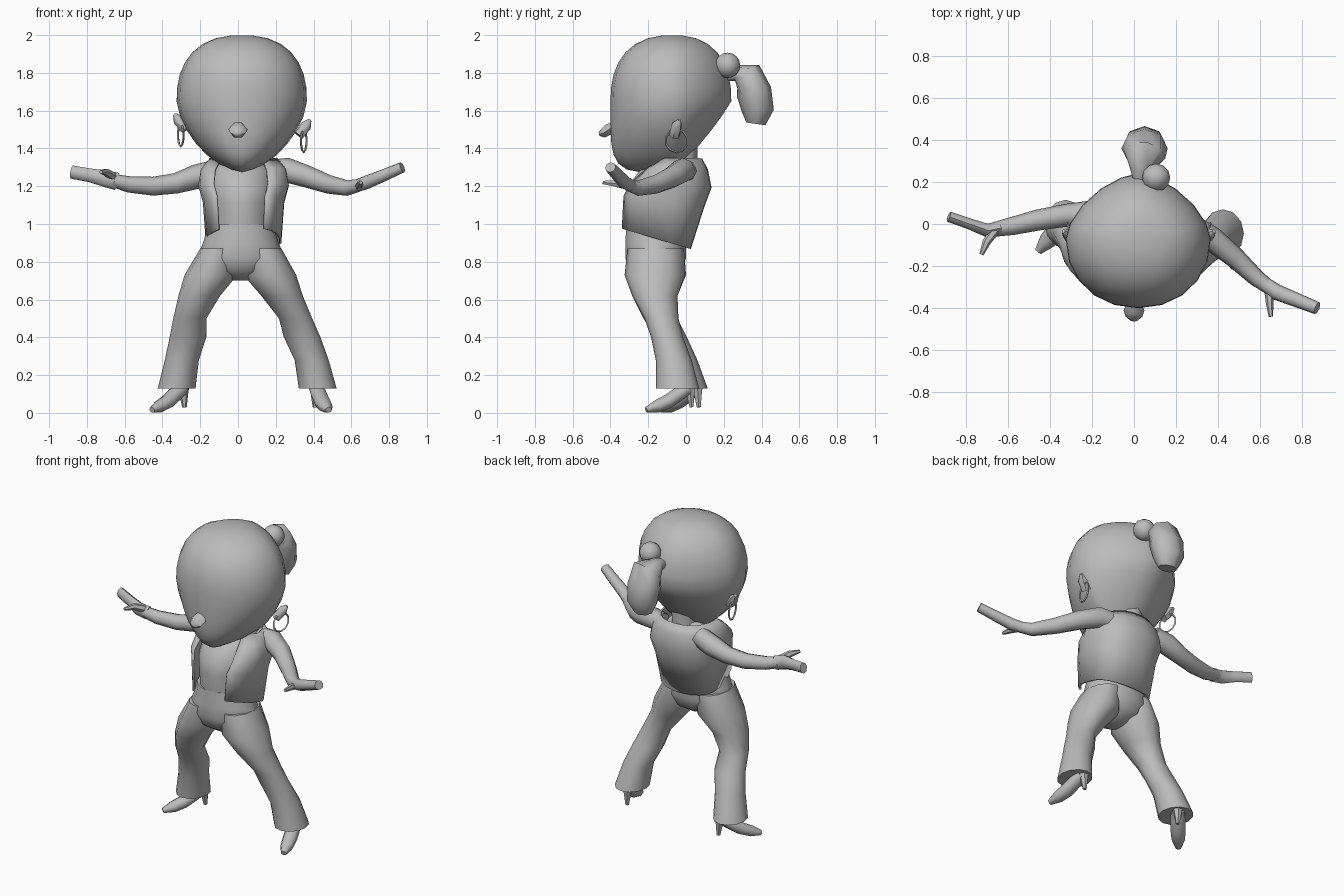
import bpy, bmesh, math
from mathutils import Vector

if "Cube" in bpy.data.objects:
    bpy.data.objects.remove(bpy.data.objects["Cube"])

grey = (.5, .5, .5, 1)
material = bpy.data.materials.new("plain grey")
material.use_nodes = True
material.diffuse_color = grey
material.node_tree.nodes["Principled BSDF"].inputs["Base Color"].default_value = grey


def dress(part, name):
    """Name the part, colour it and smooth its gentle edges."""
    part.name = name
    part.data.materials.append(material)
    bpy.ops.object.select_all(action="DESELECT")
    part.select_set(True)
    bpy.context.view_layer.objects.active = part
    bpy.ops.object.shade_smooth_by_angle(angle=math.radians(55))
    return part


def skin(name, rings, closed=True):
    """Bridge a stack of equal point rings; closed stacks also get end caps."""
    bm = bmesh.new()
    rows = [[bm.verts.new(point) for point in ring] for ring in rings]
    count = len(rows[0])
    for lower, upper in zip(rows, rows[1:]):
        for i in range(count if closed else count - 1):
            j = (i + 1) % count
            bm.faces.new((lower[i], lower[j], upper[j], upper[i]))
    if closed:
        bm.faces.new(rows[0])
        bm.faces.new(rows[-1])
    bmesh.ops.recalc_face_normals(bm, faces=bm.faces)
    mesh = bpy.data.meshes.new(name)
    bm.to_mesh(mesh)
    bm.free()
    part = bpy.data.objects.new(name, mesh)
    bpy.context.collection.objects.link(part)
    return dress(part, name)


def rounded(value, exponent):
    return math.copysign(abs(value) ** (2 / exponent), value)


def level_ring(x, y, z, width, front, back, squareness=(2, 2), slant=0,
               start=0, sweep=360, count=14):
    """Level oval with its own depth and squareness before and behind (x, y)."""
    steps = count if sweep == 360 else count - 1
    points = []
    for i in range(count):
        angle = math.radians(start + sweep * i / steps)
        cosine, sine = math.cos(angle), math.sin(angle)
        depth, exponent = (front, squareness[0]) if sine < 0 else (back, squareness[1])
        side = x + width * rounded(cosine, exponent)
        ahead = y + depth * rounded(sine, exponent)
        points.append(Vector((side, ahead, z + slant * ahead)))
    return points


def tube(name, stations, flatness=1, count=8):
    """Oval tube through (x, y, z, radius) stations, its height scaled by flatness."""
    centres = [Vector(station[:3]) for station in stations]
    last = len(centres) - 1
    rings = []
    for i, centre in enumerate(centres):
        along = (centres[min(i + 1, last)] - centres[max(i - 1, 0)]).normalized()
        side = along.cross((0, 0, 1) if abs(along.z) < .9 else (0, 1, 0)).normalized()
        up = side.cross(along) * flatness
        radius = stations[i][3]
        turns = [math.tau * k / count for k in range(count)]
        rings.append([centre + radius * (side * math.cos(turn) + up * math.sin(turn))
                      for turn in turns])
    return skin(name, rings)


# Head: squarish crown, narrow jaw, steep face and pointed back
def head_ring(angle):
    height = math.sin(angle)
    distance = abs(height)

    def shrink(exponent):
        return (1 - distance ** exponent) ** (1 / exponent)

    if height > 0:
        width = front = back = shrink(2.4)
    else:
        width, front, back = shrink(1.6), shrink(5), shrink(1.1)
    reach = .35 if height > 0 else .38
    return level_ring(.02, -.07, 1.65 + reach * height, .345 * width,
                      .33 * front, .31 * back, squareness=(2.1, 1.6), count=20)


skin("head", [head_ring(math.radians(angle)) for angle in range(-84, 90, 12)])

# Nose
tube("nose", [(0, -.36, 1.54, .02), (0, -.41, 1.5, .05),
              (0, -.44, 1.48, .04), (0, -.46, 1.475, .015)], flatness=.7, count=6)

# Neck
tube("neck", [(.02, -.03, 1.24, .09), (.02, -.02, 1.33, .08), (.02, -.03, 1.46, .09)])

# Hair tie and ponytail
bpy.ops.mesh.primitive_uv_sphere_add(segments=12, ring_count=8, radius=.067,
                                     location=(.105, .22, 1.84))
dress(bpy.context.object, "hair_tie")
tube("ponytail", [(.03, .19, 1.78, .03), (.03, .26, 1.8, .05), (.05, .33, 1.78, .1),
                  (.05, .36, 1.7, .11), (.05, .38, 1.6, .1), (.05, .37, 1.53, .06)],
     flatness=.85)

# Ears and hoop earrings
for side, sign, x, z in (("left", 1, .36, 1.52), ("right", -1, -.315, 1.55)):
    tube(side + "_ear", [(x - sign * .04, -.06, z - .05, .03), (x, -.05, z, .03),
                         (x + sign * .02, -.035, z + .03, .01)], count=6)
    bpy.ops.mesh.primitive_torus_add(
        major_segments=10, minor_segments=4, major_radius=.06, minor_radius=.006,
        location=(x - sign * .012, -.05, z - .08),
        rotation=(0, math.pi / 2, -sign * .25))
    dress(bpy.context.object, side + "_earring")

# Top worn under the vest
skin("top", [level_ring(.02, -.1, z, width, front, back) for z, width, front, back in (
    (1.34, .11, .06, .14), (1.28, .16, .15, .18), (1.19, .18, .22, .19),
    (1.11, .17, .23, .17), (.98, .165, .22, .12))])

# Open vest with a slanted hem
vest_rows = ((1.345, .175, .02, .18, 0), (1.29, .22, .12, .21, 0),
             (1.2, .235, .21, .23, -.05), (1.1, .21, .25, .19, -.15),
             (.875, .195, .26, .12, -.3))
vest = skin("vest", [level_ring(.03, -.1, z, width, front, back, (2.5, 2.3), slant,
                                start=-62, sweep=294, count=18)
                     for z, width, front, back, slant in vest_rows], closed=False)
thickness = vest.modifiers.new("thickness", "SOLIDIFY")
thickness.thickness = .012
thickness.offset = 0

# Flared trousers: one seat, then legs that share heights and girths
skin("trouser_seat", [level_ring(.015, -.16, z, width, depth, depth) for z, width, depth in (
    (1, .17, .16), (.9, .2, .165), (.82, .235, .165), (.75, .17, .14), (.7, .04, .06))])
leg_heights = (.87, .73, .62, .5, .4, .28, .13)
leg_widths = (.1, .14, .11, .088, .097, .09, .1)
leg_depths = (.15, .16, .12, .09, .085, .095, .115)
for side, across, ahead in (
        ("left", (.13, .168, .233, .305, .34, .39, .422),
         (-.16, -.165, -.165, -.13, -.1, -.065, -.045)),
        ("right", (-.1, -.143, -.205, -.255, -.265, -.297, -.325),
         (-.16, -.16, -.165, -.135, -.08, -.035, 0))):
    skin(side + "_trouser_leg", [
        level_ring(x, y, z, width, depth, depth, count=12) for x, y, z, width, depth
        in zip(across, ahead, leg_heights, leg_widths, leg_depths)])

# High heeled shoes, drawn from heel to toe
for side, heel, toe in (("left", (.41, .02, 0), (.48, -.21, 0)),
                        ("right", (-.29, .06, 0), (-.455, -.13, 0))):
    def sole(fraction, z, radius):
        spot = Vector(heel).lerp(Vector(toe), fraction)
        return spot.x, spot.y, z, radius

    tube(side + "_shoe", [sole(.05, .13, .04), sole(.25, .1, .045), sole(.5, .06, .045),
                          sole(.75, .035, .04), sole(1, .016, .018)], flatness=.85)
    tube(side + "_heel", [sole(0, .14, .032), sole(-.02, .09, .022),
                          sole(-.04, .03, .012)], count=6)

# Arms reaching out to the sides, with flat hands and thumbs
tube("right_arm", [(-.12, .03, 1.28, .06), (-.22, .045, 1.25, .065), (-.33, .04, 1.215, .054),
                   (-.45, .02, 1.2, .05), (-.58, -.01, 1.21, .043), (-.66, -.025, 1.23, .035)])
tube("right_hand", [(-.64, -.02, 1.225, .033), (-.7, -.03, 1.24, .032),
                    (-.78, 0, 1.257, .026), (-.88, .035, 1.275, .025)], flatness=1.4)
tube("right_thumb", [(-.66, -.03, 1.25, .024), (-.7, -.085, 1.275, .02),
                     (-.725, -.145, 1.275, .01)], count=6)
tube("left_arm", [(.17, 0, 1.28, .06), (.26, -.015, 1.285, .066), (.37, -.07, 1.25, .059),
                  (.48, -.16, 1.21, .05), (.58, -.255, 1.19, .041), (.64, -.3, 1.205, .034)])
tube("left_hand", [(.62, -.285, 1.2, .035), (.68, -.325, 1.22, .038),
                   (.77, -.36, 1.257, .034), (.87, -.4, 1.3, .03)], flatness=.95)
tube("left_thumb", [(.64, -.31, 1.2, .022), (.645, -.38, 1.215, .018),
                    (.65, -.44, 1.22, .01)], count=6)
